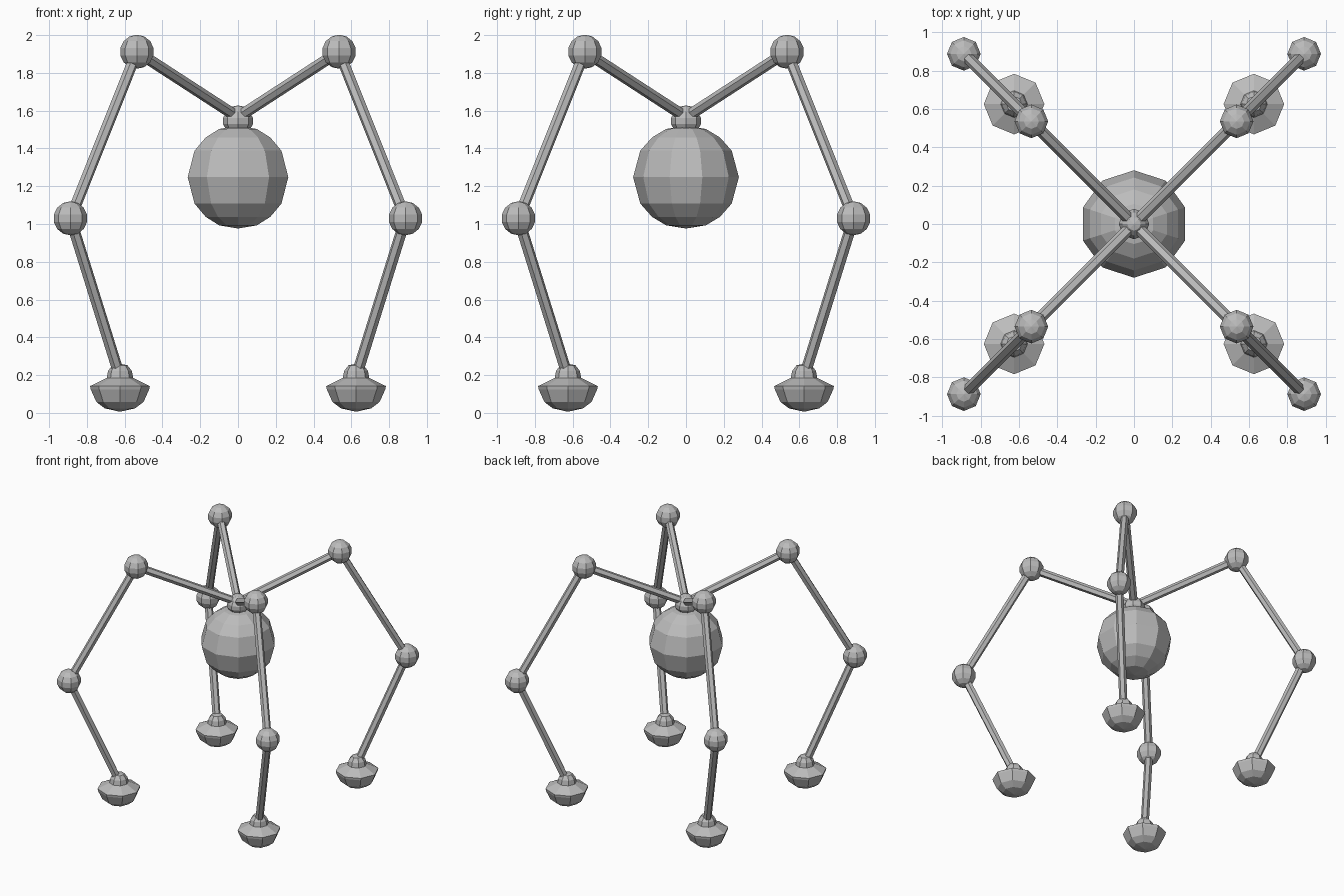
import bpy, math
from mathutils import Vector

if "Cube" in bpy.data.objects:
    bpy.data.objects.remove(bpy.data.objects["Cube"])

grey = bpy.data.materials.new("plain grey")
grey.diffuse_color = (0.5, 0.5, 0.5, 1)
grey.use_nodes = True
grey.node_tree.nodes["Principled BSDF"].inputs["Base Color"].default_value = grey.diffuse_color


def make(name, verts, faces):
    me = bpy.data.meshes.new(name)
    me.from_pydata(verts, [], faces)
    me.materials.append(grey)
    me.update()
    ob = bpy.data.objects.new(name, me)
    bpy.context.collection.objects.link(ob)
    return ob


def lathe(name, centre, profile, n):
    """Turn a (radius, z) profile, bottom to top, with a vertex on the y axis."""
    cx, cy, cz = centre
    verts, rings = [], []
    for r, z in profile:
        ring = []
        for i in range(1 if r == 0 else n):
            a = math.pi / 2 + 2 * math.pi * i / n
            ring.append(len(verts))
            verts.append((cx + r * math.cos(a), cy + r * math.sin(a), cz + z))
        rings.append(ring)
    faces = []
    for lo, hi in zip(rings, rings[1:]):
        for i in range(n):
            j = (i + 1) % n
            if len(lo) == 1:
                faces.append((lo[0], hi[j], hi[i]))
            elif len(hi) == 1:
                faces.append((lo[i], lo[j], hi[0]))
            else:
                faces.append((lo[i], lo[j], hi[j], hi[i]))
    return make(name, verts, faces)


def rod(name, a, b, r, n=6):
    """Straight prism from a to b."""
    a, b = Vector(a), Vector(b)
    d = (b - a).normalized()
    u = d.cross(Vector((0, 0, 1))).normalized()
    v = d.cross(u)
    verts = []
    for p in (a, b):
        for i in range(n):
            t = 2 * math.pi * i / n
            verts.append(p + r * (math.cos(t) * u + math.sin(t) * v))
    faces = [(i, (i + 1) % n, n + (i + 1) % n, n + i) for i in range(n)]
    faces += [tuple(reversed(range(n))), tuple(range(n, 2 * n))]
    return make(name, verts, faces)


def ball(r, rings):
    pts = [(r * math.sin(math.pi * k / rings), -r * math.cos(math.pi * k / rings))
           for k in range(rings + 1)]
    pts[0], pts[-1] = (0, -r), (0, r)
    return pts


# hanging round body and the hub above it
half = [(0.28, 0), (0.242, 0.14), (0.18, 0.21), (0.105, 0.255), (0, 0.272)]
body_profile = [(r, -z) for r, z in reversed(half[1:])] + half
lathe("body", (0, 0, 1.248), body_profile, 10)
lathe("hub", (0, 0, 0), [(0, 1.48), (0.06, 1.495), (0.08, 1.53), (0.08, 1.56),
                         (0.06, 1.595), (0.035, 1.62), (0, 1.628)], 8)

# four bent legs
foot_profile = [(0, 0.006), (0.08, 0.024), (0.125, 0.058), (0.155, 0.125),
                (0.158, 0.142), (0.07, 0.185), (0.063, 0.222),
                (0.04, 0.252), (0, 0.26)]
for sx, side in ((-1, "left"), (1, "right")):
    for sy, end in ((-1, "front"), (1, "back")):
        tag = f"{end}_{side}_"

        def at(d, z):
            return (sx * d, sy * d, z)

        hip, knee, shin, ankle = at(0, 1.565), at(0.535, 1.912), at(0.887, 1.03), at(0.625, 0.19)
        rod(tag + "upper_leg", hip, knee, 0.03)
        rod(tag + "middle_leg", knee, shin, 0.03)
        rod(tag + "lower_leg", shin, ankle, 0.03)
        lathe(tag + "upper_joint", knee, ball(0.09, 7), 8)
        lathe(tag + "lower_joint", shin, ball(0.09, 7), 8)
        lathe(tag + "foot", at(0.625, 0), foot_profile, 8)
